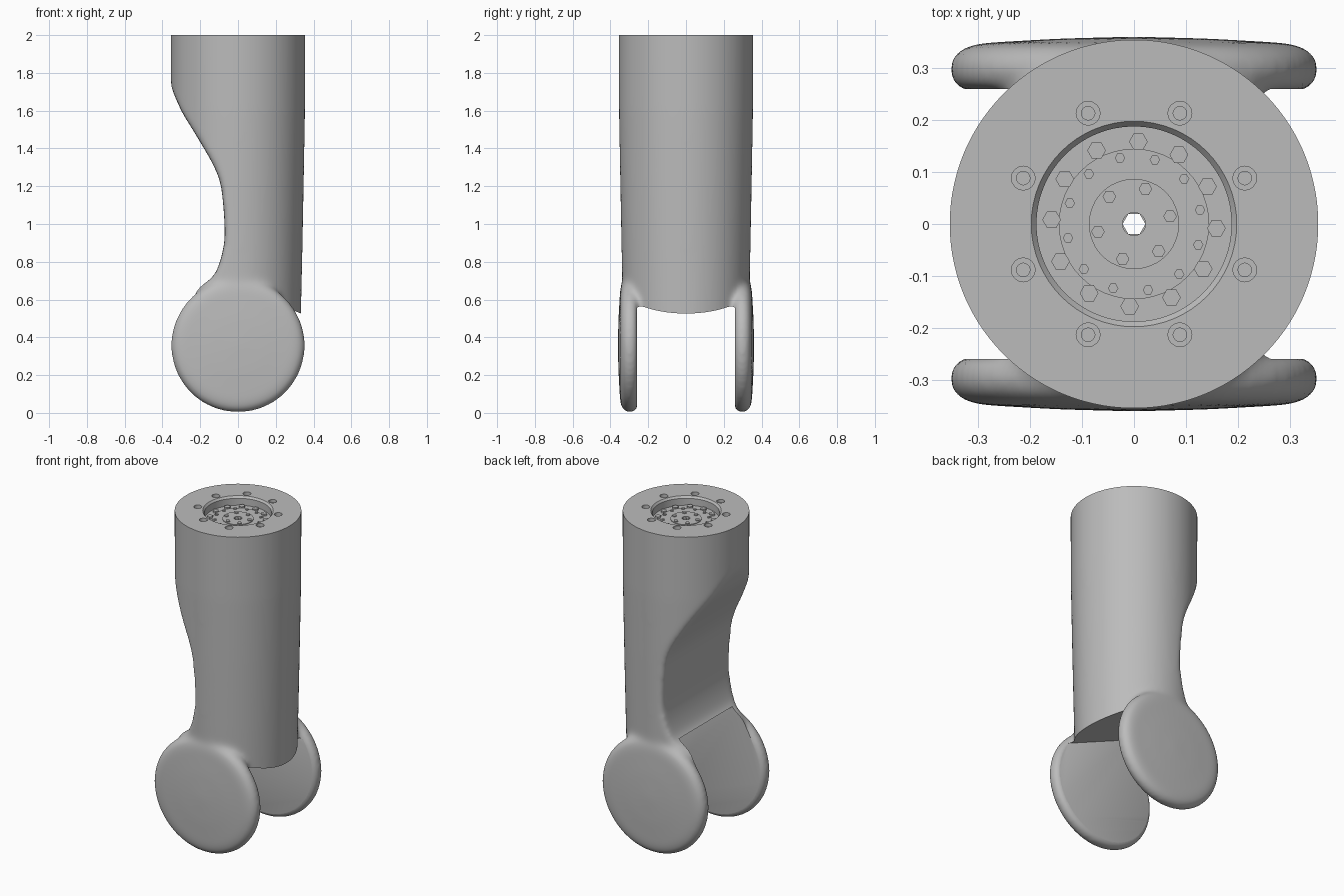
import bpy, bmesh, math
from mathutils import Matrix, Vector

cube = bpy.data.objects.get("Cube")
if cube:
    bpy.data.objects.remove(cube)

grey = bpy.data.materials.new("plain grey")
grey.use_nodes = True
grey.diffuse_color = (0.5, 0.5, 0.5, 1)
grey.node_tree.nodes["Principled BSDF"].inputs["Base Color"].default_value = (0.5, 0.5, 0.5, 1)


def make(name, bm):
    bmesh.ops.recalc_face_normals(bm, faces=bm.faces)
    mesh = bpy.data.meshes.new(name)
    bm.to_mesh(mesh)
    bm.free()
    mesh.materials.append(grey)
    ob = bpy.data.objects.new(name, mesh)
    bpy.context.collection.objects.link(ob)
    return ob


def lathe(bm, profile, sides, matrix=Matrix(), closed=False):
    """Spin (radius, height) points; ends are capped, or the loop is closed."""
    rings = []
    for r, h in profile:
        rings.append([bm.verts.new(matrix @ Vector((r * math.cos(a), r * math.sin(a), h)))
                      for a in (math.tau * i / sides for i in range(sides))])
    pairs = list(zip(rings, rings[1:]))
    if closed:
        pairs.append((rings[-1], rings[0]))
    else:
        bm.faces.new(rings[0])
        bm.faces.new(rings[-1])
    for a, b in pairs:
        for i in range(sides):
            j = (i + 1) % sides
            bm.faces.new((a[i], a[j], b[j], b[i]))


def prism(name, points, half):
    """Extrude an x-z outline across y."""
    bm = bmesh.new()
    face = bm.faces.new([bm.verts.new((x, -half, z)) for x, z in points])
    new = bmesh.ops.extrude_face_region(bm, geom=[face])["geom"]
    bmesh.ops.translate(bm, vec=(0, 2 * half, 0),
                        verts=[v for v in new if isinstance(v, bmesh.types.BMVert)])
    return make(name, bm)


def activate(ob):
    bpy.ops.object.select_all(action='DESELECT')
    ob.select_set(True)
    bpy.context.view_layer.objects.active = ob


def modify(ob, kind, **settings):
    mod = ob.modifiers.new(kind, kind)
    for key, value in settings.items():
        setattr(mod, key, value)
    activate(ob)
    bpy.ops.object.modifier_apply(modifier=mod.name)


def cut(ob, cutter):
    modify(ob, 'BOOLEAN', operation='DIFFERENCE', solver='EXACT', object=cutter)
    bpy.data.objects.remove(cutter)


def spline(points, steps=4):
    """Catmull-Rom curve through the points."""
    vs = [Vector(p) for p in points]
    out = []
    for i in range(len(vs) - 1):
        a, b, c, d = vs[max(i - 1, 0)], vs[i], vs[i + 1], vs[min(i + 2, len(vs) - 1)]
        for s in range(steps):
            t = s / steps
            out.append(0.5 * (2 * b + (c - a) * t + (2 * a - 5 * b + 4 * c - d) * t**2
                              + (3 * b - a - 3 * c + d) * t**3))
    return [tuple(v) for v in out + [vs[-1]]]


def spots(count, radius, start):
    for i in range(count):
        a = math.radians(start) + math.tau * i / count
        yield radius * math.cos(a), radius * math.sin(a)


# Tapered arm tube, scooped on one side
bm = bmesh.new()
lathe(bm, [(0.332, 0.45), (0.34, 0.8), (0.348, 1.2), (0.355, 1.6), (0.356, 2.1)], 96)
arm = make("arm_shell", bm)
scoop = spline([(-0.37, 1.8), (-0.355, 1.73), (-0.3, 1.6), (-0.24, 1.5), (-0.18, 1.4),
                (-0.125, 1.3), (-0.088, 1.19), (-0.07, 0.97), (-0.08, 0.86),
                (-0.11, 0.76), (-0.14, 0.715), (-0.18, 0.685), (-0.25, 0.64)])
cut(arm, prism("scoop_cutter", scoop + [(-0.6, 0.6), (-0.6, 1.8)], 0.5))

# Pair of round joint lugs with slightly domed outer faces
bm = bmesh.new()
lug = [(0.33, 0.255), (0.348, 0.267), (0.357, 0.295), (0.352, 0.32),
       (0.335, 0.338), (0.305, 0.348), (0.15, 0.357), (0.01, 0.361)]
for side in (1, -1):
    lathe(bm, lug, 96, Matrix.Translation((0, 0, 0.357)) @ Matrix.Rotation(-side * math.pi / 2, 4, 'X'))
lugs = make("joint_lugs", bm)

# Melt tube and lugs into one filleted casting
activate(arm)
lugs.select_set(True)
bpy.ops.object.join()
modify(arm, 'REMESH', mode='VOXEL', voxel_size=0.011)
modify(arm, 'SMOOTH', factor=0.5, iterations=35)

# Slot between the lugs with a sloping roof
cut(arm, prism("slot_cutter", [(-0.6, -0.1), (0.6, -0.1), (0.6, 0.414), (-0.6, 0.918)], 0.26))
# Flat top end
cut(arm, prism("top_cutter", [(-0.6, 2), (0.6, 2), (0.6, 2.3), (-0.6, 2.3)], 0.6))

# Chamfered recess, bolt holes and centre bore
FLOOR = 1.945
bm = bmesh.new()
lathe(bm, [(0.188, FLOOR), (0.188, 1.988), (0.198, 2.0), (0.198, 2.1)], 64)
cut(arm, make("recess_cutter", bm))
bm = bmesh.new()
for x, y in spots(8, 0.231, 22.5):
    lathe(bm, [(0.013, 1.95), (0.013, 1.98), (0.023, 1.98), (0.023, 2.1)], 16,
          Matrix.Translation((x, y, 0)))
cut(arm, make("hole_cutter", bm))
bm = bmesh.new()
lathe(bm, [(0.022, 0.3), (0.022, 2.1)], 6)
cut(arm, make("bore_cutter", bm))
activate(arm)
bpy.ops.object.shade_smooth_by_angle(angle=math.radians(35))

# Stepped mounting plates in the recess
for name, radius, top in (("mounting_plate", 0.145, 0.004), ("hub_plate", 0.087, 0.008)):
    bm = bmesh.new()
    lathe(bm, [(0.022, FLOOR - 0.003), (radius, FLOOR - 0.003),
               (radius, FLOOR + top), (0.022, FLOOR + top)], 48, closed=True)
    plate = make(name, bm)
    activate(plate)
    bpy.ops.object.shade_smooth_by_angle(angle=math.radians(35))

# Rings of hex bolts
for name, count, ring, start, size, top in (
        ("outer_bolts", 12, 0.159, -3, 0.018, 0.012),
        ("middle_bolts", 12, 0.13, 12, 0.01, 0.01),
        ("hub_bolts", 6, 0.071, 12, 0.013, 0.014)):
    bm = bmesh.new()
    for x, y in spots(count, ring, start):
        lathe(bm, [(size, FLOOR - 0.002), (size, FLOOR + top)], 6, Matrix.Translation((x, y, 0)))
    make(name, bm)
